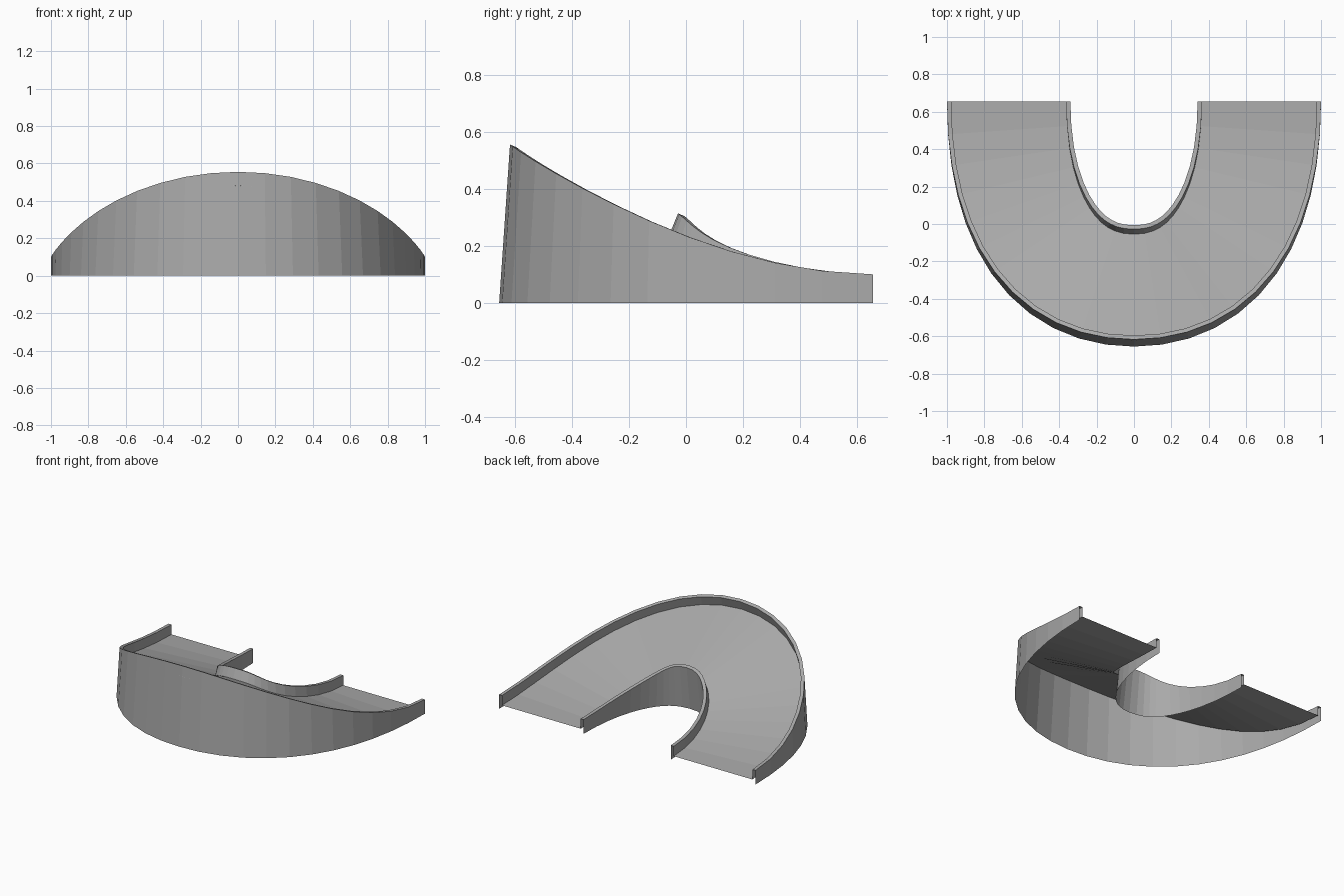
import bpy, bmesh
from math import sin, cos, pi, radians
from mathutils import Vector

cube = bpy.data.objects.get("Cube")
if cube:
    bpy.data.objects.remove(cube, do_unlink=True)

grey = bpy.data.materials.new("plain grey")
grey.use_nodes = True
colour = (0.4, 0.4, 0.4, 1)
grey.diffuse_color = colour
grey.node_tree.nodes["Principled BSDF"].inputs["Base Color"].default_value = colour

STEPS = 12              # steps in each half of the bend
HALF = 0.33             # half of the track width
RAIL, DECK = 0.1, 0.03  # rail top and road surface above the track base
THICK = 0.023           # rail thickness
CENTRE_X, CENTRE_Y = 0.67, 1.005    # size of one half of the centre line
FULLNESS = 0.63         # handle length of the centre line
BACK = 0.655
RISE, BANK = 0.3375, radians(22.3)


def ease(t):
    """Bezier progress from 0 to 1, and its slope."""
    s = 1 - t
    value = 3 * s * s * t * FULLNESS + 3 * s * t * t + t ** 3
    slope = 3 * s * s * FULLNESS + 6 * s * t * (1 - FULLNESS)
    return value, slope


def section_point(t, side, across, up):
    """Point of the banked section at one step; up = None drops it to the ground."""
    (x, dx), (y, dy) = ease(1 - t), ease(t)
    wave = sin(pi * t / 2)
    centre = Vector((CENTRE_X * x, BACK - CENTRE_Y * y, RISE * wave ** 1.75))
    outward = Vector((CENTRE_Y * dy, -CENTRE_X * dx, 0)).normalized()
    bank = BANK * wave ** 2
    height = up or 0
    point = centre + outward * (across * cos(bank) - height * sin(bank))
    point.z += across * sin(bank) + height * cos(bank)
    if up is None:
        point.z = 0
    point.x *= side
    return point


def sweep(name, profile):
    """Sweep an open profile round the bend, as a thin sheet."""
    stations = [(i / STEPS, 1) for i in range(STEPS + 1)]
    stations += [(i / STEPS, -1) for i in reversed(range(STEPS))]
    bm = bmesh.new()
    rings = [[bm.verts.new(section_point(t, side, *p)) for p in profile]
             for t, side in stations]
    for a, b in zip(rings, rings[1:]):
        for k in range(len(profile) - 1):
            bm.faces.new((a[k], b[k], b[k + 1], a[k + 1]))
    mesh = bpy.data.meshes.new(name)
    bm.to_mesh(mesh)
    bm.free()
    mesh.materials.append(grey)
    obj = bpy.data.objects.new(name, mesh)
    bpy.context.collection.objects.link(obj)


# Walls stand on the ground and fold over into rails beside the road
edge = HALF - THICK
sweep("outer_wall", [(HALF, None), (HALF, RAIL), (edge, RAIL), (edge, DECK)])
sweep("inner_wall", [(-edge, DECK), (-edge, RAIL), (-HALF, RAIL), (-HALF, None)])

# Banked road surface between the rails
sweep("deck", [(edge, DECK), (-edge, DECK)])
